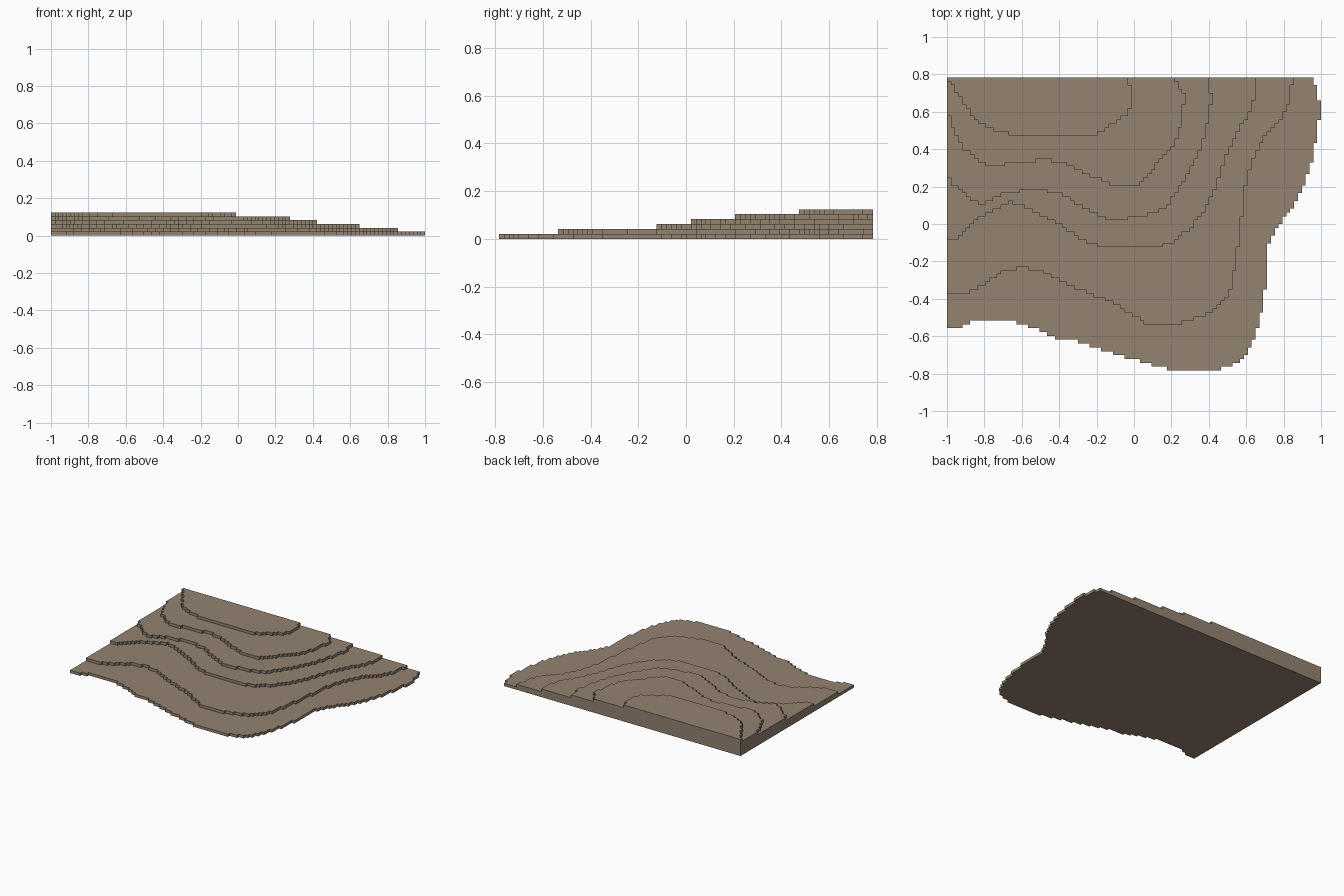
import bpy
import bmesh
import math
from mathutils import Vector

cube = bpy.data.objects.get("Cube")
if cube:
    bpy.data.objects.remove(cube, do_unlink=True)

# Block grid: every terrace is one block high
COLUMNS, ROWS = 97, 76
BLOCK = 2 / COLUMNS
LEFT_EDGE = -1.0
FRONT_EDGE = -ROWS * BLOCK / 2

# Single earth colour
earth = bpy.data.materials.new("earth_brown")
earth.use_nodes = True
earth_colour = (0.296, 0.227, 0.165, 1)
earth.diffuse_color = earth_colour
earth.node_tree.nodes["Principled BSDF"].inputs["Base Color"].default_value = earth_colour


def smooth_path(points, steps=6):
    """Catmull-Rom curve through the control points."""
    padded = [points[0]] + points + [points[-1]]
    path = []
    for a, b, c, d in zip(padded, padded[1:], padded[2:], padded[3:]):
        for step in range(steps):
            t = step / steps
            path.append(b + (c - a) * t / 2
                        + (2 * a - 5 * b + 4 * c - d) * t ** 2 / 2
                        + (3 * b - a - 3 * c + d) * t ** 3 / 2)
    return path + [points[-1]]


def terrace_outline(contour):
    """Closed outline running along the contour and behind the back left corner."""
    path = smooth_path([Vector(p) / 100 for p in contour])
    start = Vector((-1.1, path[0].y))
    end = Vector((path[-1].x, 0.9))
    return [start] + path + [end, Vector((-1.1, 0.9))]


def filled_cells(outline):
    """Grid cells whose centre lies inside the outline."""
    edges = list(zip(outline, outline[1:] + outline[:1]))
    for row in range(ROWS):
        y = FRONT_EDGE + (row + 0.5) * BLOCK
        crossings = [a.x + (y - a.y) * (b.x - a.x) / (b.y - a.y)
                     for a, b in edges if (a.y > y) != (b.y > y)]
        for column in range(COLUMNS):
            x = LEFT_EDGE + (column + 0.5) * BLOCK
            if sum(crossing > x for crossing in crossings) % 2:
                yield column, row


def add_terrace(name, level, contour):
    """One stepped slab of blocks bounded by the contour."""
    bm = bmesh.new()
    corners = {}

    def corner(column, row):
        if (column, row) not in corners:
            corners[column, row] = bm.verts.new((LEFT_EDGE + column * BLOCK,
                                                 FRONT_EDGE + row * BLOCK,
                                                 level * BLOCK))
        return corners[column, row]

    for c, r in filled_cells(terrace_outline(contour)):
        bm.faces.new((corner(c, r), corner(c + 1, r),
                      corner(c + 1, r + 1), corner(c, r + 1)))

    # Raise the slab and merge its flat faces
    raised = bmesh.ops.extrude_face_region(bm, geom=bm.faces[:], use_keep_orig=True)
    top = [item for item in raised["geom"] if isinstance(item, bmesh.types.BMVert)]
    bmesh.ops.translate(bm, verts=top, vec=(0, 0, BLOCK))
    bmesh.ops.recalc_face_normals(bm, faces=bm.faces[:])
    bmesh.ops.dissolve_limit(bm, angle_limit=math.radians(1),
                             verts=bm.verts[:], edges=bm.edges[:])

    mesh = bpy.data.meshes.new(name)
    bm.to_mesh(mesh)
    bm.free()
    mesh.materials.append(earth)
    terrace = bpy.data.objects.new(name, mesh)
    bpy.context.collection.objects.link(terrace)


# Contours in hundredths, from the left side round to the back
add_terrace("base_terrace", 0, [
    (-100, -55), (-92, -55), (-85, -51.5), (-69, -51.5), (-52, -56), (-42, -61),
    (-30, -63), (-10, -69.5), (13, -76), (22, -78), (42, -78), (58, -72),
    (65, -58), (70, -36), (71, -13), (79, 2), (87, 13), (95, 34),
    (98, 52), (99.5, 60), (98, 70), (96, 78)])

add_terrace("second_terrace", 1, [
    (-100, -37), (-90, -36.5), (-80, -32), (-68, -24.5), (-53, -24.5),
    (-35, -32.5), (-12, -42), (6, -52.5), (14, -54), (25, -53), (44, -45),
    (51, -36), (54, -22), (57, -2), (59, 16), (63, 33), (69, 45),
    (78, 55), (83, 65), (85, 78)])

add_terrace("third_terrace", 2, [
    (-100, -8), (-94, -7), (-83, 3), (-68, 11), (-61, 10), (-42, 1),
    (-25, -9.5), (-13, -12.5), (12, -12.5), (28, -4), (41, 13),
    (46, 27), (50, 39), (60, 57), (64, 67), (65, 78)])

add_terrace("fourth_terrace", 3, [
    (-100, 26), (-97, 21), (-92, 18), (-84, 11.5), (-78, 11.5), (-66, 17),
    (-43, 17), (-27, 9), (-17, 4), (-9, 2.5), (11, 6), (20, 13),
    (32, 33), (37, 45), (40, 58), (41.5, 68), (39, 78)])

add_terrace("fifth_terrace", 4, [
    (-100, 61), (-93, 43), (-87, 37.5), (-77, 31.5), (-60, 33.5),
    (-41, 33.5), (-20, 24.5), (-10, 21), (0, 20.5), (6, 25),
    (19, 40), (24, 49), (26, 62), (27.5, 68), (21, 78)])

add_terrace("summit_terrace", 5, [
    (-100, 78), (-96, 72.5), (-87, 59), (-80, 53), (-70, 49), (-55, 47.5),
    (-23, 47.5), (-13, 52.5), (-6, 57), (-2, 62), (-1, 70), (-3, 78)])
